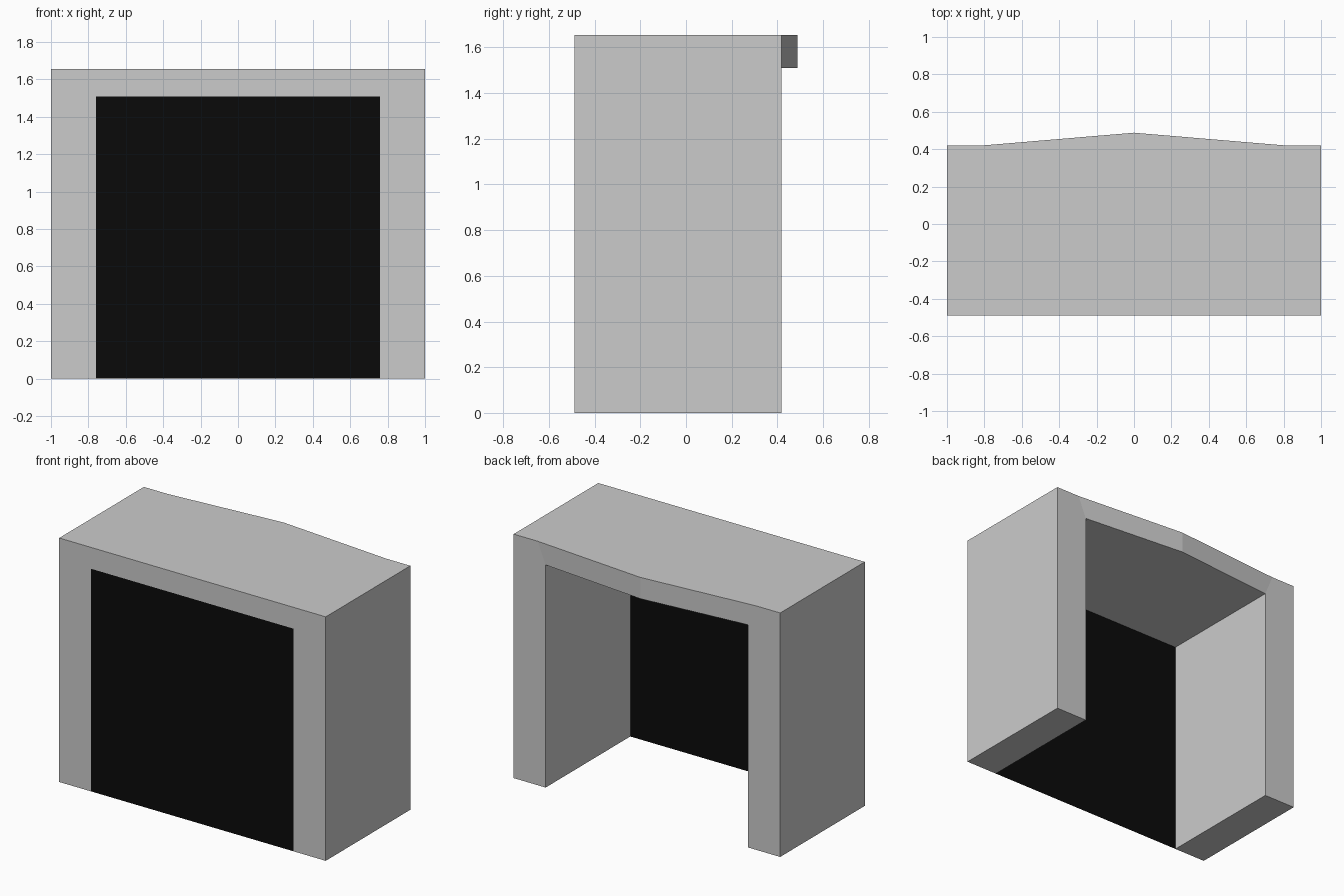
import bpy
import bmesh

if "Cube" in bpy.data.objects:
    bpy.data.objects.remove(bpy.data.objects["Cube"])

FRONT, BACK, PEAK = -0.488, 0.419, 0.488   # depth: front plane, rear plane, tip of rear bow
TOP, OPEN_H, OPEN_W = 1.655, 1.51, 0.76


def add_object(name, mesh):
    obj = bpy.data.objects.new(name, mesh)
    bpy.context.collection.objects.link(obj)
    # each part is modelled as its +x half
    mirror = obj.modifiers.new("Mirror", 'MIRROR')
    mirror.use_clip = True
    return obj


# Surround: half profile of the arch (x, z), walked around from the lower centre
profile = [(0, OPEN_H), (OPEN_W, OPEN_H), (OPEN_W, 0),
           (1, 0), (1, TOP), (0.82, TOP), (0, TOP)]
bm = bmesh.new()
front = [bm.verts.new((x, FRONT, z)) for x, z in profile]
back = [bm.verts.new((x, PEAK if x == 0 else BACK, z)) for x, z in profile]

# Leg and lintel faces, front and back (the lintel bows outwards at the rear)
for ring in (front, back):
    bm.faces.new([ring[i] for i in (1, 2, 3, 4, 5)])
    bm.faces.new([ring[i] for i in (0, 1, 5, 6)])

# Walls joining front to back, left open at the mirror plane
for i in range(len(profile) - 1):
    bm.faces.new((front[i], front[i + 1], back[i + 1], back[i]))
bmesh.ops.recalc_face_normals(bm, faces=bm.faces)
mesh = bpy.data.meshes.new("surround")
bm.to_mesh(mesh)
bm.free()
add_object("surround", mesh)

# Black panel closing the opening, flush with the front
mesh = bpy.data.meshes.new("front_panel")
mesh.from_pydata([(0, FRONT, 0), (OPEN_W, FRONT, 0),
                  (OPEN_W, FRONT, OPEN_H), (0, FRONT, OPEN_H)], [], [(0, 1, 2, 3)])
panel = add_object("front_panel", mesh)
black = bpy.data.materials.new("black")
black.diffuse_color = (0.003, 0.003, 0.003, 1)
black.use_nodes = True
black.node_tree.nodes["Principled BSDF"].inputs["Base Color"].default_value = black.diffuse_color
panel.data.materials.append(black)
